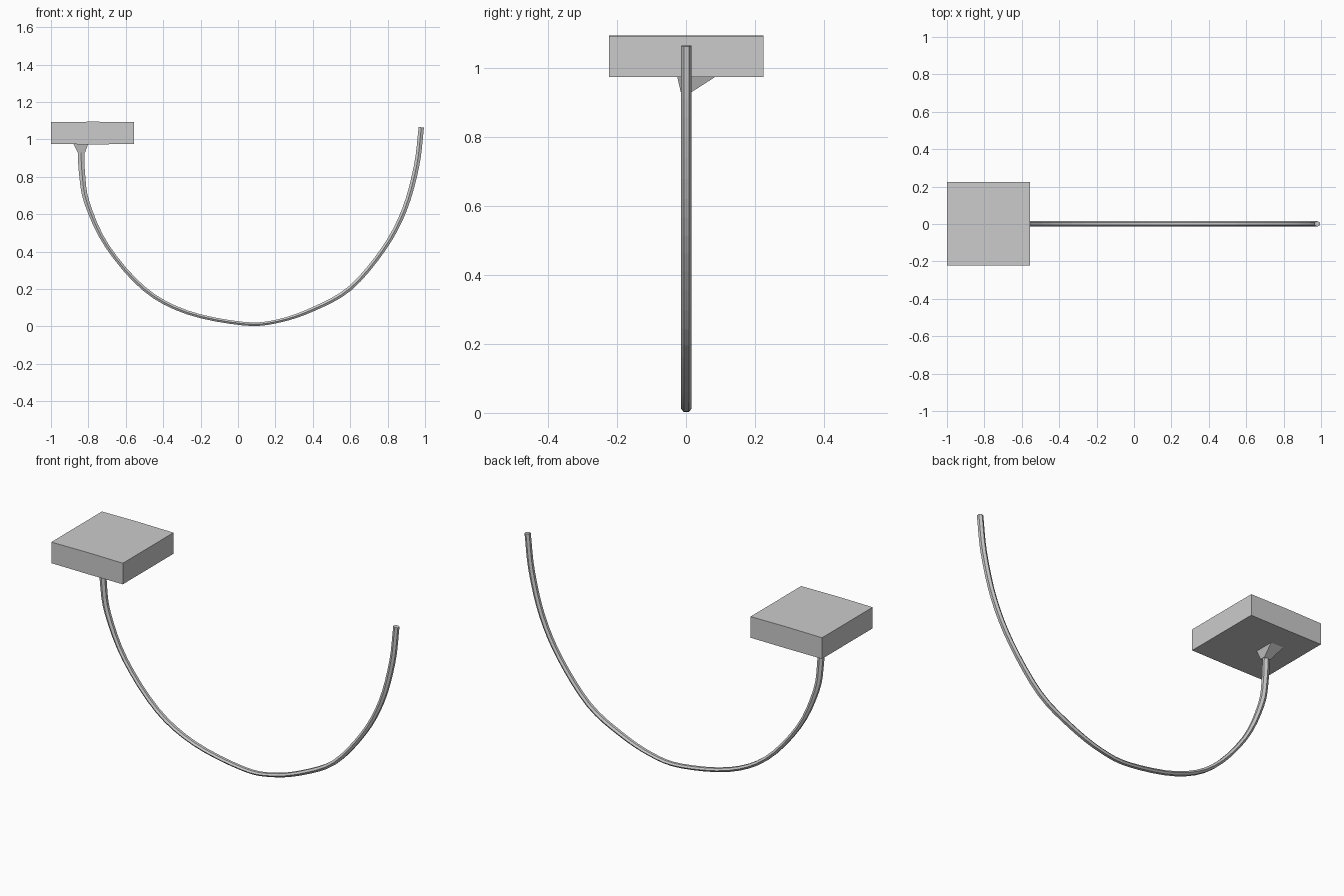
import bpy, bmesh, math
from mathutils import Vector

if "Cube" in bpy.data.objects:
    bpy.data.objects.remove(bpy.data.objects["Cube"])


def make_object(name, bm):
    bmesh.ops.recalc_face_normals(bm, faces=bm.faces)
    me = bpy.data.meshes.new(name)
    bm.to_mesh(me)
    bm.free()
    ob = bpy.data.objects.new(name, me)
    bpy.context.collection.objects.link(ob)
    return ob


def loft(name, rings):
    bm = bmesh.new()
    loops = [[bm.verts.new(p) for p in r] for r in rings]
    n = len(loops[0])
    for a, b in zip(loops, loops[1:]):
        for i in range(n):
            j = (i + 1) % n
            bm.faces.new((a[i], a[j], b[j], b[i]))
    bm.faces.new(loops[0])
    bm.faces.new(loops[-1])
    return make_object(name, bm)


def rect(x0, x1, y0, y1, z):
    return [(x0, y0, z), (x1, y0, z), (x1, y1, z), (x0, y1, z)]


# flat block, lofted along x with a barely raised centre crease
def block_ring(x, z0, z1):
    return [(x, -0.223, z0), (x, 0.225, z0), (x, 0.225, z1), (x, -0.223, z1)]


loft("block", [block_ring(-1.0, 0.975, 1.093),
               block_ring(-0.775, 0.974, 1.095),
               block_ring(-0.557, 0.975, 1.093)])

# small flared bracket under the block
loft("bracket", [rect(-0.857, -0.818, -0.015, 0.015, 0.93),
                 rect(-0.88, -0.80, -0.026, 0.09, 0.978)])

# curved rod: x, z, half thickness in the curve plane
path = [(-0.84, 0.96, .019), (-0.834, 0.82, .017), (-0.807, 0.66, .015),
        (-0.70, 0.43, .012), (-0.5, 0.20, .012), (-0.27, 0.075, .011),
        (0.03, 0.015, .010), (0.21, 0.028, .010), (0.40, 0.092, .012),
        (0.60, 0.205, .013), (0.78, 0.417, .013), (0.89, 0.625, .014),
        (0.955, 0.86, .015), (0.98, 1.065, .015)]
pts = [Vector(p) for p in path]
pts = [2 * pts[0] - pts[1]] + pts + [2 * pts[-1] - pts[-2]]
STEPS, SIDES = 4, 6


def spline(p0, p1, p2, p3, t):
    return 0.5 * (2 * p1 + (p2 - p0) * t + (2 * p0 - 5 * p1 + 4 * p2 - p3) * t * t
                  + (3 * p1 - p0 - 3 * p2 + p3) * t ** 3)


samples = [spline(*pts[i:i + 4], k / STEPS)
           for i in range(len(pts) - 3) for k in range(STEPS)] + [pts[-2]]
rings = []
for i, s in enumerate(samples):
    d = samples[min(i + 1, len(samples) - 1)] - samples[max(i - 1, 0)]
    normal = Vector((-d.y, d.x)).normalized()
    ring = []
    for k in range(SIDES):
        a = math.tau * (k + 0.5) / SIDES
        off = normal * (s.z * 1.1 * math.cos(a))
        ring.append((s.x + off.x, 0.001 + 0.015 * math.sin(a), s.y + off.y))
    rings.append(ring)
loft("curved_rod", rings)
